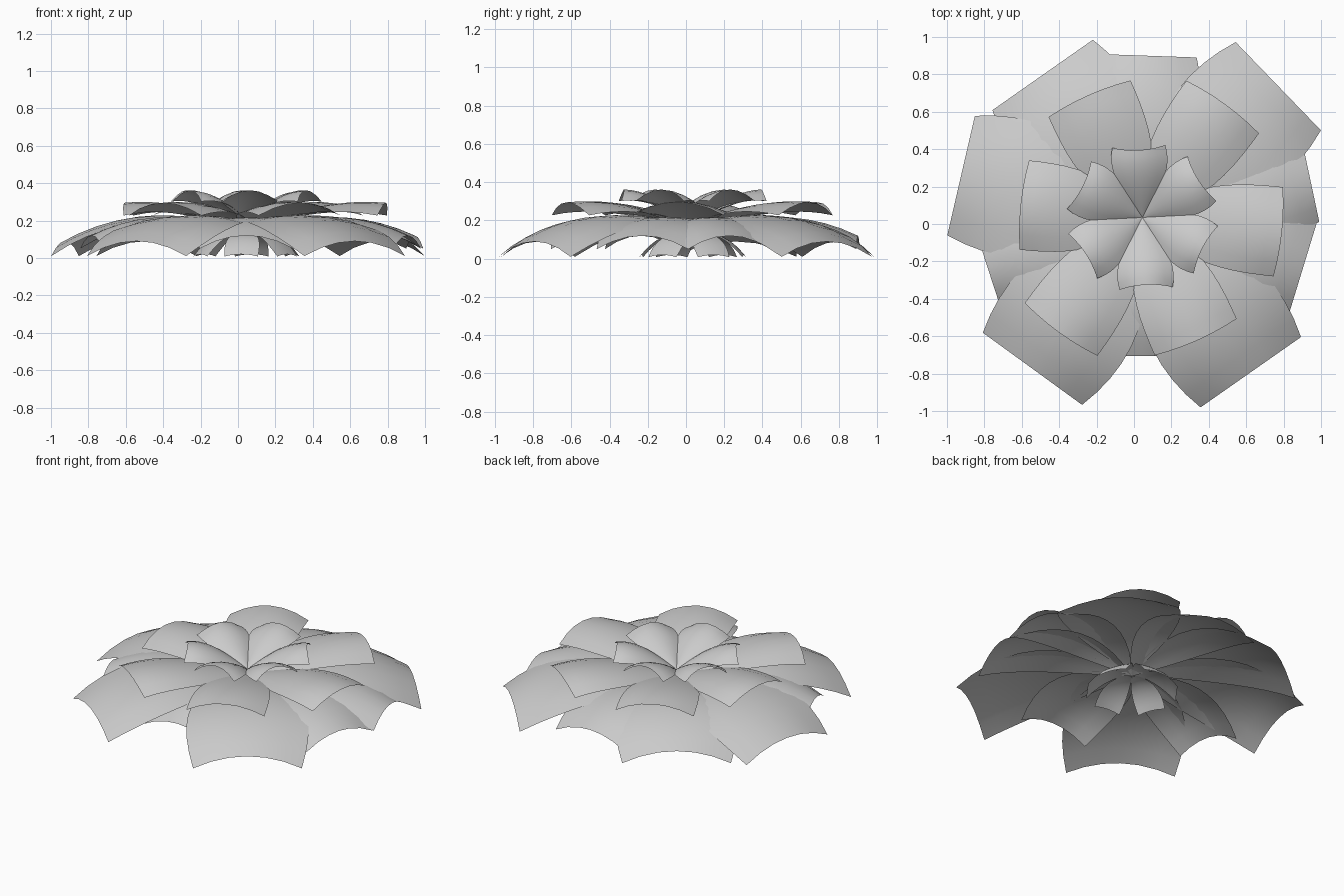
import bpy, bmesh, math
from mathutils import Vector, Matrix
from mathutils.geometry import interpolate_bezier

if "Cube" in bpy.data.objects:
    bpy.data.objects.remove(bpy.data.objects["Cube"])

petal_grey = bpy.data.materials.new("petal_grey")
petal_grey.use_nodes = True
GREY = (0.6, 0.6, 0.6, 1)
petal_grey.diffuse_color = GREY
petal_grey.node_tree.nodes["Principled BSDF"].inputs["Base Color"].default_value = GREY

CENTRE = Vector((0.045, 0.035, 0))
ROWS, COLS = 10, 6


def petal(name, angle, length, half_width, spine, width, droop, bow=0):
    """Sheet petal: spine is a Bezier of heights, width a Bezier of width factors."""
    # The spine and the width share the same length parameter
    steps = [i / 3 for i in range(4)]
    path = interpolate_bezier(*[Vector((s * length, 0, z)) for s, z in zip(steps, spine)], ROWS + 1)
    spread = interpolate_bezier(*[Vector((s, w, 0)) for s, w in zip(steps, width)], ROWS + 1)
    turn = Matrix.Translation(CENTRE) @ Matrix.Rotation(math.radians(angle), 4, "Z")
    bm = bmesh.new()
    grid = []
    for p, s in zip(path, spread):
        row = []
        for j in range(COLS + 1):
            v = 2 * j / COLS - 1
            sag = droop * v * v * s.x
            bulge = bow * (1 - v * v) * s.x
            row.append(bm.verts.new(turn @ Vector((p.x + bulge, v * s.y * half_width, p.z - sag))))
        grid.append(row)
    for a, b in zip(grid, grid[1:]):
        for j in range(COLS):
            bm.faces.new((a[j], b[j], b[j + 1], a[j + 1]))
    bmesh.ops.remove_doubles(bm, verts=bm.verts, dist=0.0005)
    mesh = bpy.data.meshes.new(name)
    bm.to_mesh(mesh)
    bm.free()
    mesh.materials.append(petal_grey)
    mesh.shade_smooth()
    bpy.context.collection.objects.link(bpy.data.objects.new(name, mesh))


# Inner cup: six short petals rising steeply and flaring
for i in range(6):
    petal(f"inner_petal_{i}", 33 + 60 * i, 0.38, 0.142,
          (0.20, 0.28, 0.36, 0.362), (0, 0.7, 1.25, 1), 0.06, -0.02)

# Middle ring: six petals of slightly uneven length
for i, length in enumerate([0.73, 0.695, 0.635, 0.74, 0.70, 0.73]):
    petal(f"middle_petal_{i}", 54 + 60 * i, length, 0.24,
          (0.17, 0.25, 0.32, 0.295), (0, 0.95, 1.0, 1), 0.068, 0.02)

# Outer ring: large drooping petals
for i, (angle, length) in enumerate([(44, 1.01), (125, 0.93), (167, 0.995), (234, 1.0), (305, 1.01)]):
    petal(f"outer_petal_{i}", angle, length, 0.328,
          (0.14, 0.26, 0.27, 0.09), (0, 1.1, 1.3, 1), 0.08)

# Under ring: narrower petals filling the gaps
for i, (angle, length, half) in enumerate([(12, 0.92, 0.22), (88, 0.865, 0.26), (198, 0.87, 0.2),
                                           (270, 0.74, 0.25), (343, 0.9, 0.25)]):
    petal(f"under_petal_{i}", angle, length, half,
          (0.12, 0.24, 0.26, 0.12), (0, 1.1, 1.3, 1), 0.07)

# Base ring: small petals curling down beneath the flower
for i in range(6):
    petal(f"base_petal_{i}", 24 + 60 * i, 0.27, 0.09,
          (0.13, 0.15, 0.13, 0.02), (0, 0.6, 1.2, 1), 0.012)
